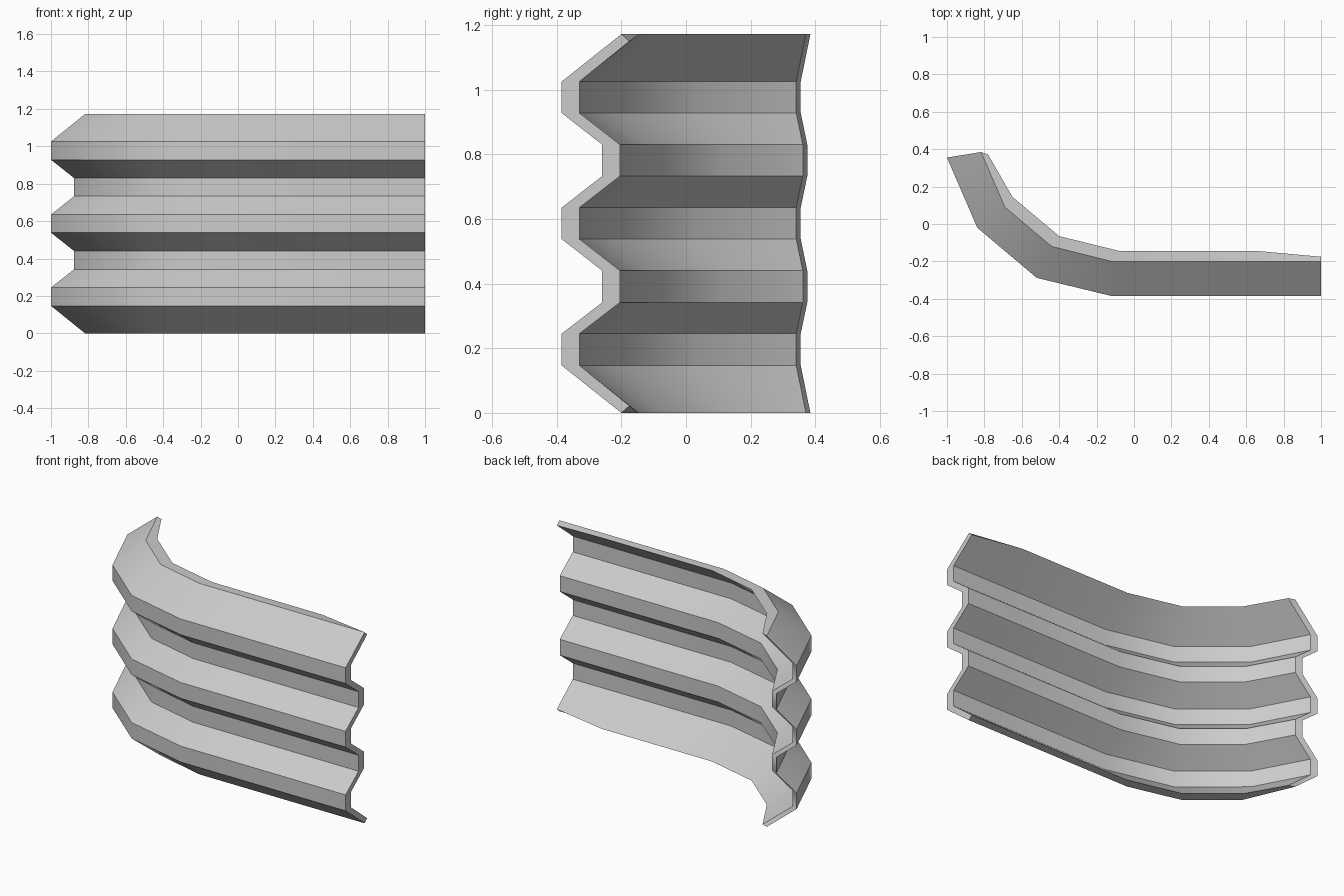
import bpy, bmesh, math

if "Cube" in bpy.data.objects:
    bpy.data.objects.remove(bpy.data.objects["Cube"])

# Corrugation profile: (z, depth) with depth 0 = ridge, 1 = outer rim
V = 0.68
profile = [(0, 1), (0.147, 0), (0.245, 0), (0.342, V), (0.44, V), (0.538, 0),
           (0.635, 0), (0.733, V), (0.83, V), (0.928, 0), (1.025, 0), (1.172, 1)]

# Plan stations: ridge xy, rim xy, offset to the back skin
path = [((1, -0.385), (1, -0.2), (0, 0.055)),
        ((0.65, -0.385), (0.65, -0.2), (0.02, 0.055)),
        ((-0.12, -0.385), (-0.12, -0.2), (0.045, 0.055)),
        ((-0.52, -0.288), (-0.44, -0.12), (0.04, 0.055)),
        ((-0.838, -0.02), (-0.69, 0.09), (0.04, 0.055)),
        ((-1, 0.355), (-0.818, 0.385), (0.038, -0.014))]


def ring(bm, i):
    """One closed cross-section: front skin going up, back skin going down."""
    ridge, rim, off = path[i]
    front, back = [], []
    for k, (z, t) in enumerate(profile):
        x = ridge[0] + t * (rim[0] - ridge[0])
        y = ridge[1] + t * (rim[1] - ridge[1])
        front.append(bm.verts.new((x, y, z)))
        bx, by, bz = x + off[0], y + off[1], z
        if i == 0 and k in (0, len(profile) - 1):   # nipped rim corners
            by -= 0.03
            bz += 0.022 if k == 0 else -0.022
        back.append(bm.verts.new((bx, by, bz)))
    return front, back


# Curved corrugated rail
bm = bmesh.new()
rings = [ring(bm, i) for i in range(len(path))]
n = len(profile)
for (fa, ba), (fb, bb) in zip(rings, rings[1:]):
    a, b = fa + ba[::-1], fb + bb[::-1]
    for k in range(2 * n):
        j = (k + 1) % (2 * n)
        bm.faces.new((a[k], a[j], b[j], b[k]))

# End strips
for f, b in (rings[0], rings[-1]):
    for k in range(n - 1):
        bm.faces.new((f[k], f[k + 1], b[k + 1], b[k]))
bmesh.ops.recalc_face_normals(bm, faces=bm.faces)

mesh = bpy.data.meshes.new("corrugated_rail")
bm.to_mesh(mesh)
bm.free()
rail = bpy.data.objects.new("corrugated_rail", mesh)
bpy.context.collection.objects.link(rail)
bpy.context.view_layer.objects.active = rail
rail.select_set(True)
bpy.ops.object.shade_smooth_by_angle(angle=math.radians(33))
